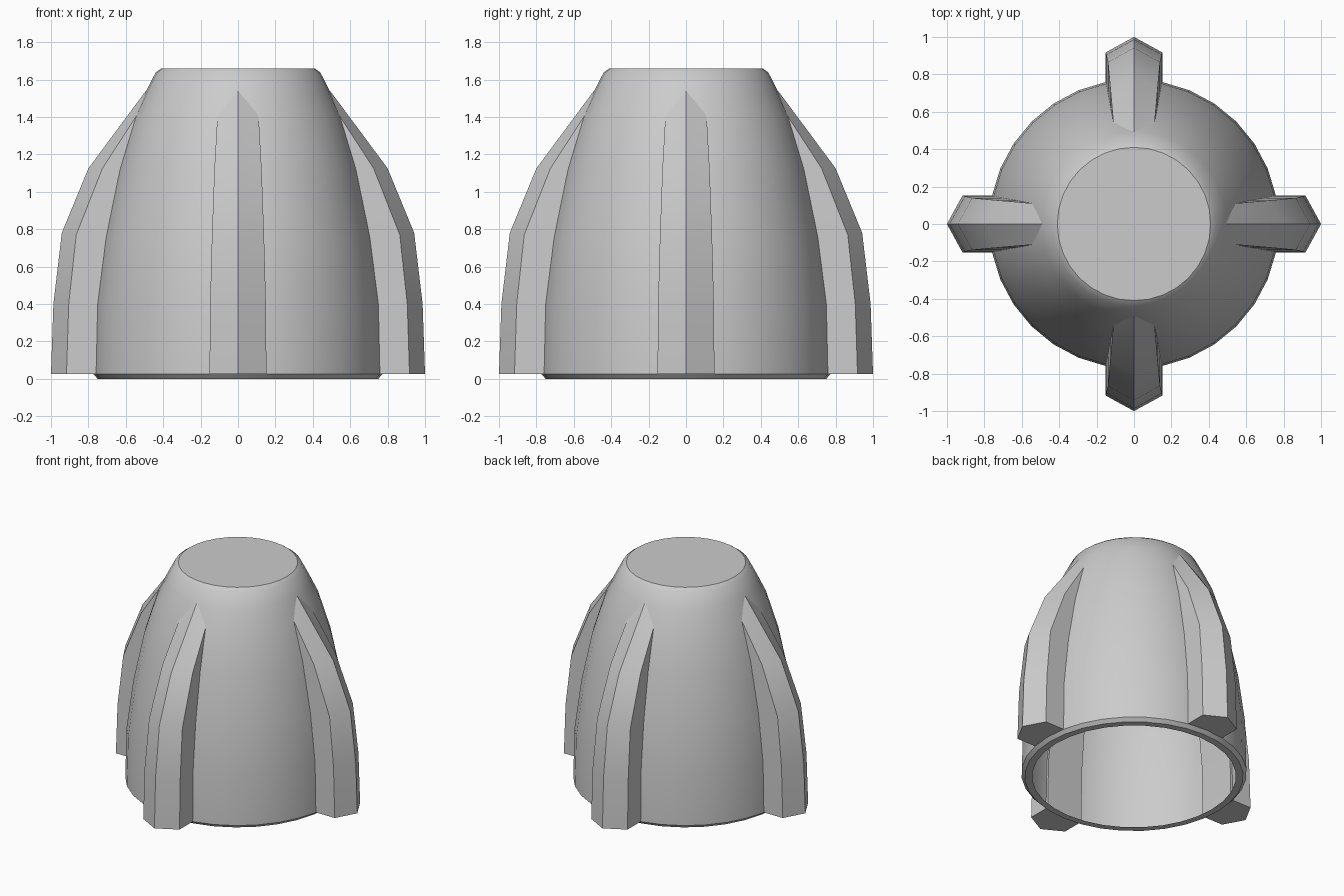
import bpy, math

if "Cube" in bpy.data.objects:
    bpy.data.objects.remove(bpy.data.objects["Cube"])


def make_object(name, verts, faces):
    mesh = bpy.data.meshes.new(name)
    mesh.from_pydata(verts, [], faces)
    mesh.update()
    obj = bpy.data.objects.new(name, mesh)
    bpy.context.collection.objects.link(obj)
    bpy.ops.object.select_all(action='DESELECT')
    obj.select_set(True)
    bpy.context.view_layer.objects.active = obj
    bpy.ops.object.mode_set(mode='EDIT')
    bpy.ops.mesh.select_all(action='SELECT')
    bpy.ops.mesh.normals_make_consistent(inside=False)
    bpy.ops.object.mode_set(mode='OBJECT')
    bpy.ops.object.shade_smooth_by_angle(angle=math.radians(30))
    return obj


def loft(rings, cap_start=True):
    """Skin a stack of equal rings, capping the end and optionally the start."""
    n = len(rings[0])
    verts = [p for ring in rings for p in ring]
    faces = [(i * n + j, i * n + (j + 1) % n, (i + 1) * n + (j + 1) % n, (i + 1) * n + j)
             for i in range(len(rings) - 1) for j in range(n)]
    faces.append(tuple(range(len(verts) - n, len(verts))))
    if cap_start:
        faces.append(tuple(range(n))[::-1])
    return verts, faces


# Open-bottomed body shell: lathe from the rim lip up the outside to the flat top
SIDES = 32
profile = [(0.70, 0.0), (0.75, 0.0), (0.774, 0.025), (0.765, 0.40), (0.718, 0.76),
           (0.643, 1.12), (0.557, 1.40), (0.495, 1.53), (0.44, 1.638), (0.41, 1.66)]
angles = [2 * math.pi * k / SIDES for k in range(SIDES)]
make_object("body_shell", *loft([[(r * math.cos(a), r * math.sin(a), z) for a in angles]
                                 for r, z in profile], cap_start=False))

# Grip ribs: ridge (x, z), side edge (x, z), half width, root x
sections = [(1.0, 0.025, 0.917, 0.025, 0.152, 0.74),
            (0.987, 0.40, 0.905, 0.40, 0.149, 0.735),
            (0.942, 0.78, 0.865, 0.77, 0.139, 0.69),
            (0.80, 1.125, 0.725, 1.125, 0.126, 0.62),
            (0.492, 1.54, 0.54, 1.41, 0.110, 0.525)]
for k, side in enumerate(("right", "back", "left", "front")):
    rings = [[(rx, 0, rz), (ex, w, ez), (root, w, ez), (root, -w, ez), (ex, -w, ez)]
             for rx, rz, ex, ez, w, root in sections]
    rib = make_object(side + "_grip_rib", *loft(rings))
    rib.rotation_euler.z = k * math.pi / 2
